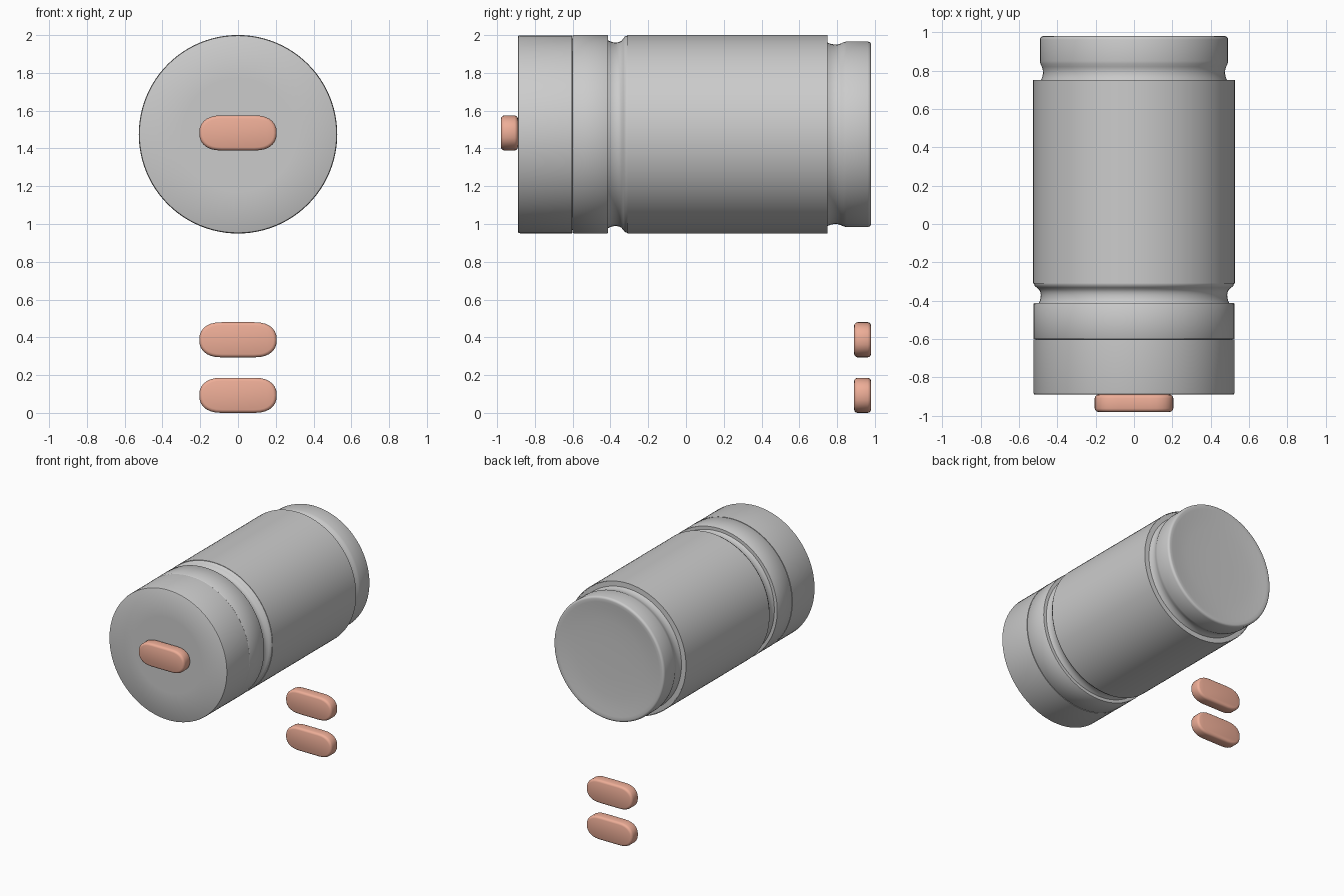
import bpy, bmesh, math

if "Cube" in bpy.data.objects:
    bpy.data.objects.remove(bpy.data.objects["Cube"])

AXIS_Z = 1.475  # height of the bottle's centre line


def finish(name, bm, angle=35):
    bmesh.ops.recalc_face_normals(bm, faces=bm.faces)
    mesh = bpy.data.meshes.new(name)
    bm.to_mesh(mesh)
    bm.free()
    ob = bpy.data.objects.new(name, mesh)
    bpy.context.collection.objects.link(ob)
    bpy.ops.object.select_all(action='DESELECT')
    ob.select_set(True)
    bpy.context.view_layer.objects.active = ob
    bpy.ops.object.shade_smooth_by_angle(angle=math.radians(angle))
    return ob


def skin(bm, loops, cap=True):
    rings = [[bm.verts.new(p) for p in loop] for loop in loops]
    n = len(rings[0])
    for a, b in zip(rings, rings[1:]):
        for i in range(n):
            j = (i + 1) % n
            bm.faces.new((a[i], a[j], b[j], b[i]))
    if cap:
        bm.faces.new(rings[0])
        bm.faces.new(rings[-1])


def lathe(name, profile, sides=96, cap=True):
    """Turn (y, radius) points around the bottle's axis."""
    bm = bmesh.new()
    turn = [2 * math.pi * i / sides for i in range(sides)]
    skin(bm, [[(r * math.cos(t), y, AXIS_Z + r * math.sin(t)) for t in turn]
              for y, r in profile], cap)
    return finish(name, bm)


# Screw cap
lathe("cap", [(-0.89, 0.30), (-0.89, 0.517), (-0.887, 0.522), (-0.88, 0.524),
              (-0.603, 0.524), (-0.603, 0.50)])

# Bottle body with a groove at each end and a slightly dished base
lathe("bottle_body", [
    (-0.603, 0.50), (-0.60, 0.522), (-0.595, 0.525), (-0.418, 0.525), (-0.413, 0.522),
    (-0.412, 0.497), (-0.40, 0.491), (-0.385, 0.487), (-0.37, 0.486), (-0.355, 0.488),
    (-0.342, 0.495), (-0.332, 0.507), (-0.324, 0.517), (-0.312, 0.522), (-0.29, 0.523),
    (0.73, 0.523), (0.748, 0.521), (0.75, 0.485), (0.765, 0.479), (0.785, 0.475),
    (0.805, 0.476), (0.82, 0.481), (0.835, 0.488), (0.85, 0.491), (0.962, 0.491),
    (0.972, 0.488), (0.978, 0.482), (0.98, 0.473), (0.978, 0.45), (0.972, 0.40),
    (0.966, 0.30), (0.963, 0.15)])

# Label sleeve wrapped around the body
lathe("label", [(-0.31, 0.522), (-0.31, 0.5255), (0.75, 0.5255), (0.75, 0.522)], cap=False)

# Tablets
pill_mat = bpy.data.materials.new("tablet_salmon")
pill_mat.diffuse_color = (0.85, 0.42, 0.31, 1)
pill_mat.use_nodes = True
pill_mat.node_tree.nodes["Principled BSDF"].inputs["Base Color"].default_value = pill_mat.diffuse_color


def tablet(name, y, z, length=0.41, height=0.186, depth=0.09, end=0.12, steps=14):
    def outline(yy, inset):
        pts = []
        for side in (1, -1):
            for i in range(steps + 1):
                t = side * math.pi / 2 - math.pi * i / steps * side
                c, s = max(math.cos(t), 0), math.sin(t)
                px = length / 2 - end + (end - inset) * c ** 0.85
                pz = (height / 2 - inset) * math.copysign(abs(s) ** 0.85, s)
                pts.append((side * px, y + yy, z + pz))
        return pts
    h = depth / 2
    edge = [(h, 0.017), (h - 0.003, 0.009), (h - 0.009, 0.003), (h - 0.018, 0.0)]
    layers = [(-a, b) for a, b in edge] + edge[::-1]
    bm = bmesh.new()
    skin(bm, [outline(a, b) for a, b in layers])
    finish(name, bm, 40).data.materials.append(pill_mat)


tablet("tablet_on_cap", -0.935, 1.482)
tablet("tablet_upper", 0.935, 0.387)
tablet("tablet_lower", 0.935, 0.093)
